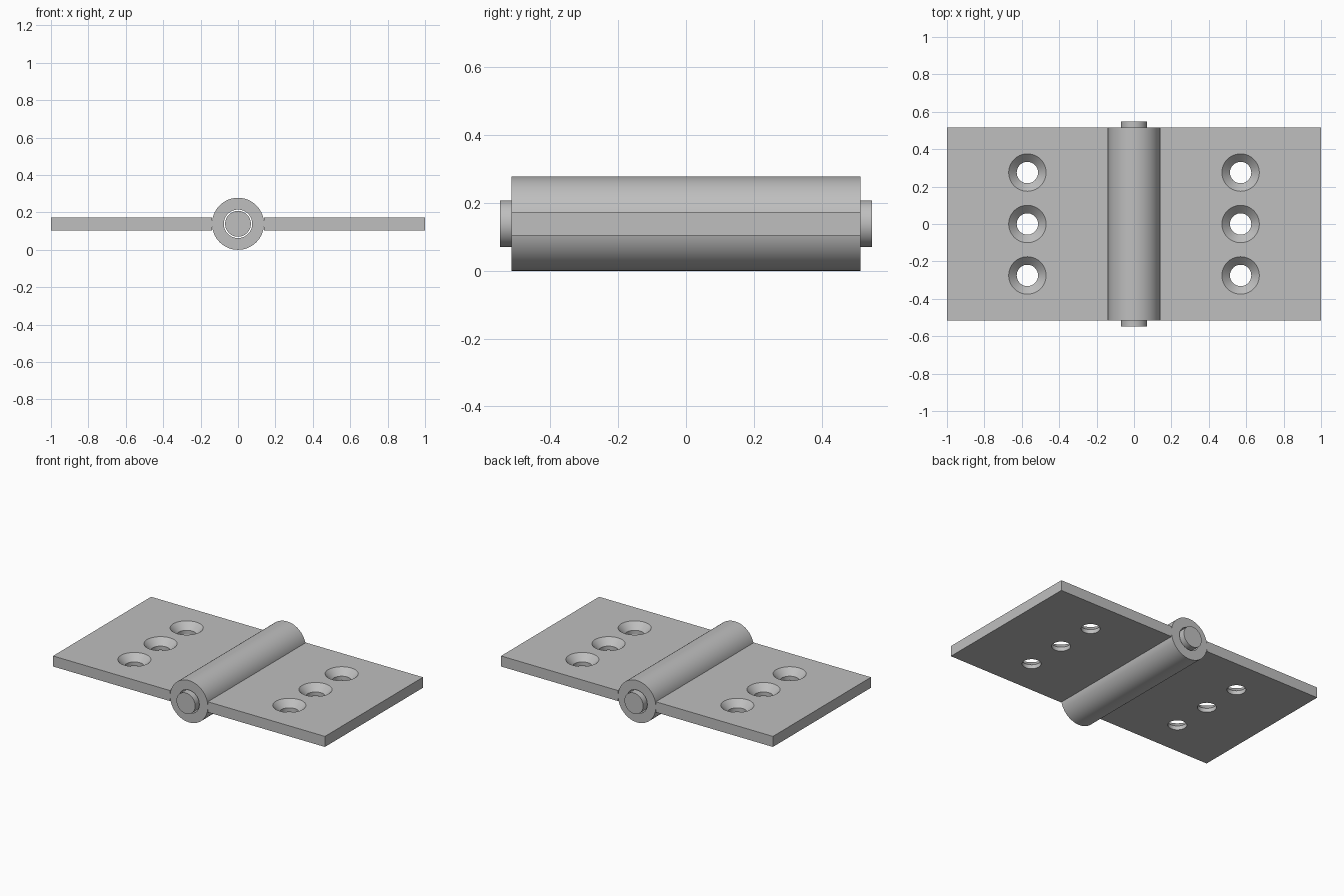
import bpy
import bmesh
from math import pi, radians
from mathutils import Matrix, Vector

BARREL_R, BORE_R, PIN_R = 0.139, 0.076, 0.069
AXIS_Z = BARREL_R
LEAF_HALF_LENGTH, PIN_HALF_LENGTH = 0.515, 0.548
LEAF_T = 0.07
HOLE_X, HOLE_PITCH = 0.57, 0.275
HOLE_R, SINK_R = 0.057, 0.1
SEGMENTS = 64

cube = bpy.data.objects.get("Cube")
if cube:
    bpy.data.objects.remove(cube, do_unlink=True)

steel = bpy.data.materials.new("grey_steel")
steel.use_nodes = True
GREY = (0.52, 0.52, 0.52, 1)
steel.diffuse_color = GREY
steel.node_tree.nodes["Principled BSDF"].inputs["Base Color"].default_value = GREY


def add_object(name, bm):
    bmesh.ops.recalc_face_normals(bm, faces=bm.faces)
    mesh = bpy.data.meshes.new(name)
    bm.to_mesh(mesh)
    bm.free()
    mesh.materials.append(steel)
    obj = bpy.data.objects.new(name, mesh)
    bpy.context.collection.objects.link(obj)
    return obj


def lathe(bm, profile, matrix):
    """Spin a closed (radius, height) outline around the local z axis."""
    verts = [bm.verts.new((r, 0, h)) for r, h in profile]
    edges = [bm.edges.new((a, b)) for a, b in zip(verts, verts[1:] + verts[:1])]
    bmesh.ops.spin(bm, geom=verts + edges, cent=(0, 0, 0), axis=(0, 0, 1),
                   angle=2 * pi, steps=SEGMENTS, use_merge=True)
    bmesh.ops.remove_doubles(bm, verts=bm.verts, dist=1e-5)
    bmesh.ops.transform(bm, matrix=matrix, verts=bm.verts)


def smooth(obj):
    bpy.ops.object.select_all(action="DESELECT")
    obj.select_set(True)
    bpy.context.view_layer.objects.active = obj
    bpy.ops.object.shade_smooth_by_angle(angle=radians(30))


along_y = Matrix.Translation((0, 0, AXIS_Z)) @ Matrix.Rotation(pi / 2, 4, "X")

# Hollow barrel
bm = bmesh.new()
h = LEAF_HALF_LENGTH
lathe(bm, [(BORE_R, -h), (BARREL_R, -h), (BARREL_R, h), (BORE_R, h)], along_y)
smooth(add_object("barrel", bm))

# Pin, loose in the bore and standing out at both ends
bm = bmesh.new()
bmesh.ops.create_cone(bm, cap_ends=True, segments=SEGMENTS, radius1=PIN_R,
                      radius2=PIN_R, depth=2 * PIN_HALF_LENGTH, matrix=along_y)
smooth(add_object("pin", bm))

# Leaves with three countersunk screw holes each
top, bottom = LEAF_T / 2, -LEAF_T / 2
shoulder = top - (SINK_R - HOLE_R)
cutter_outline = [(0, bottom - 0.05), (HOLE_R, bottom - 0.05), (HOLE_R, shoulder),
                  (SINK_R, top), (SINK_R, top + 0.05), (0, top + 0.05)]

for name, side in (("left_leaf", 1), ("right_leaf", -1)):
    bm = bmesh.new()
    width = 1 - BARREL_R
    place = Matrix.Translation((side * (1 + BARREL_R) / 2, 0, AXIS_Z))
    size = Matrix.Diagonal((width, 2 * LEAF_HALF_LENGTH, LEAF_T, 1))
    bmesh.ops.create_cube(bm, size=1, matrix=place @ size)
    leaf = add_object(name, bm)

    cutters = []
    for row in (-1, 0, 1):
        bm = bmesh.new()
        spot = Vector((side * HOLE_X, row * HOLE_PITCH, AXIS_Z))
        lathe(bm, cutter_outline, Matrix.Translation(spot))
        cutter = add_object("screw_hole_cutter", bm)
        cutter.hide_render = True
        cutters.append(cutter)
        cut = leaf.modifiers.new("screw_hole", "BOOLEAN")
        cut.operation = "DIFFERENCE"
        cut.solver = "EXACT"
        cut.object = cutter

    # Bake the holes, then drop the cutters
    bpy.context.view_layer.update()
    evaluated = leaf.evaluated_get(bpy.context.evaluated_depsgraph_get())
    leaf.data = bpy.data.meshes.new_from_object(evaluated)
    leaf.modifiers.clear()
    for cutter in cutters:
        bpy.data.objects.remove(cutter, do_unlink=True)
    smooth(leaf)
